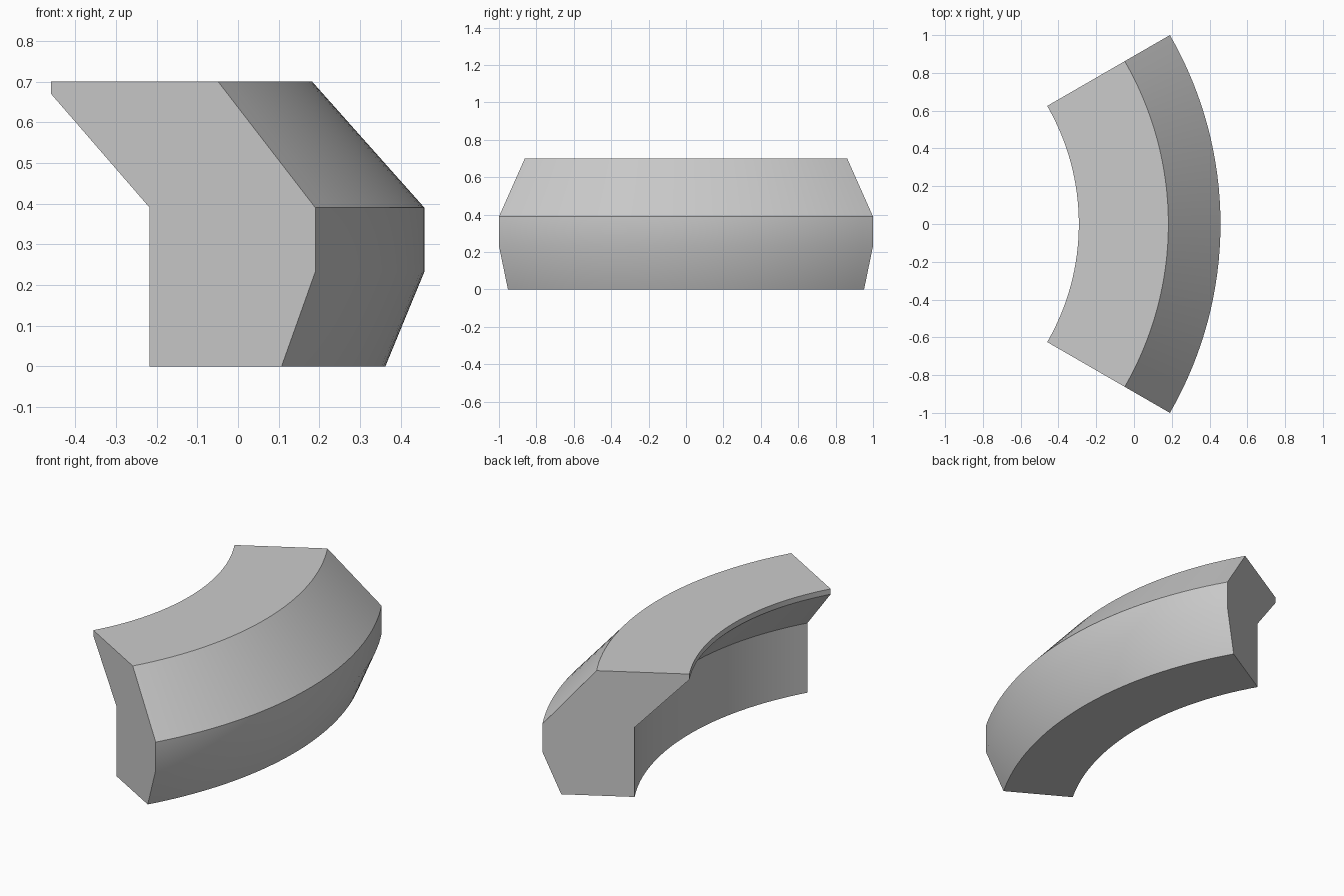
import bpy, bmesh
from math import radians
from mathutils import Matrix, Vector

cube = bpy.data.objects.get("Cube")
if cube:
    bpy.data.objects.remove(cube, do_unlink=True)

# Plain grey stone
stone = bpy.data.materials.new("grey stone")
stone.use_nodes = True
grey = (0.6, 0.6, 0.6, 1)
stone.diffuse_color = grey
stone.node_tree.nodes["Principled BSDF"].inputs["Base Color"].default_value = grey

# Moulding cross-section as (radius, height), swept about a centre on -x
PROFILE = [(1.53, 0), (1.904, 0), (2.0, 0.233), (2.0, 0.39),
           (1.724, 0.7), (1.25, 0.7), (1.25, 0.67), (1.53, 0.39)]
CENTRE_X = -1.542
HALF_ANGLE = radians(30)
STEPS = 32

bm = bmesh.new()
turn = Matrix.Rotation(-HALF_ANGLE, 3, "Z")
offset = Vector((CENTRE_X, 0, 0))
verts = [bm.verts.new(turn @ Vector((r, 0, z)) + offset) for r, z in PROFILE]
start = bm.faces.new(verts)

# Sweep the section through the arc, keeping the start cap
spin = bmesh.ops.spin(bm, geom=list(start.edges), cent=offset, axis=(0, 0, 1),
                      angle=2 * HALF_ANGLE, steps=STEPS)
# Close the far end
bmesh.ops.contextual_create(bm, geom=[g for g in spin["geom_last"]
                                      if isinstance(g, bmesh.types.BMEdge)])
bmesh.ops.recalc_face_normals(bm, faces=bm.faces)

mesh = bpy.data.meshes.new("curved_moulding")
bm.to_mesh(mesh)
bm.free()
mesh.materials.append(stone)
moulding = bpy.data.objects.new("curved_moulding", mesh)
bpy.context.collection.objects.link(moulding)

# Soft along the arc and over the shallow lower bend, sharp elsewhere
bpy.ops.object.select_all(action="DESELECT")
moulding.select_set(True)
bpy.context.view_layer.objects.active = moulding
bpy.ops.object.shade_smooth_by_angle(angle=radians(30))
